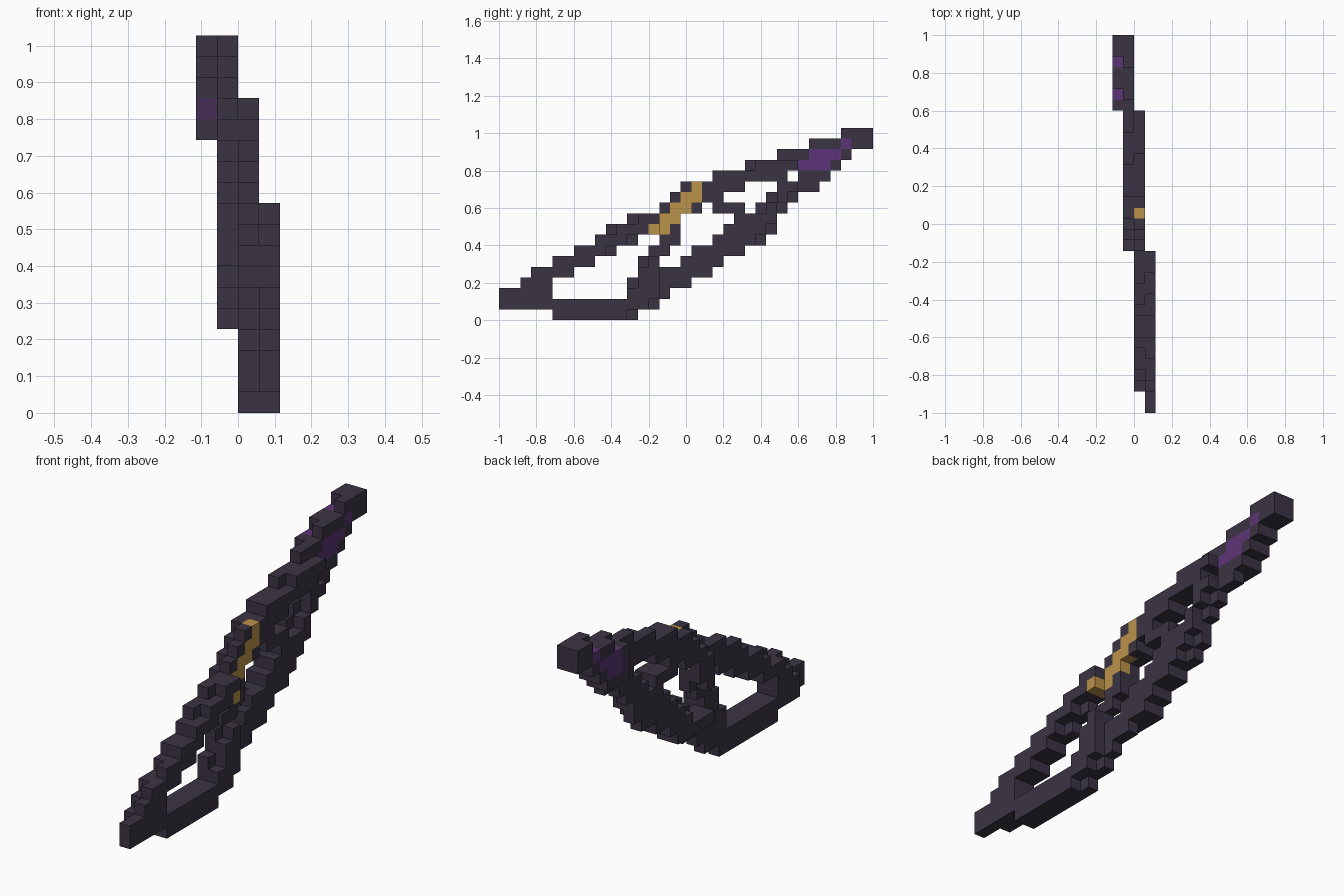
import bpy, bmesh
from mathutils import Vector

CELL = 2 / 35

old = bpy.data.objects.get("Cube")
if old:
    bpy.data.objects.remove(old)


def material(name, rgb):
    mat = bpy.data.materials.new(name)
    mat.use_nodes = True
    mat.diffuse_color = (*rgb, 1)
    shader = next(n for n in mat.node_tree.nodes if n.type == "BSDF_PRINCIPLED")
    shader.inputs["Base Color"].default_value = (*rgb, 1)
    return mat


dark = material("dark_slate", (0.044, 0.034, 0.057))
purple = material("purple", (0.105, 0.034, 0.18))
dim_purple = material("dim_purple", (0.06, 0.026, 0.09))
gold = material("gold", (0.5, 0.29, 0.068))

# Each part is a stack of rows going up: first row, then (first, last) column spans
parts = {
    "upper_limb": (dark, 1, [(0, 4), (0, 4), (2, 4), (3, 6), (5, 8), (7, 10),
                             (9, 12), (10, 13), (12, 14), (15, 15), (16, 16), (17, 17)]),
    "upper_spine": (dark, 10, [(18, 18), (19, 20), (19, 22), (20, 26), (23, 27), (26, 28)]),
    "lower_limb": (dark, 0, [(5, 12), (5, 14), (12, 15), (12, 17), (13, 19), (17, 20),
                             (18, 22), (20, 24), (21, 25), (22, 25), (24, 26), (25, 27),
                             (26, 29), (28, 30), (31, 31), (32, 32)]),
    "centre_brace": (dark, 5, [(13, 14), (14, 15), (15, 16), (16, 16)]),
    "inner_brace": (dark, 9, [(22, 22), (20, 22)]),
    "tip": (dark, 16, [(29, 34), (32, 34)]),
    "gem_band": (purple, 14, [(28, 30), (29, 31), (32, 32)]),
    "gem_foot": (dim_purple, 14, []),
    "gold_grip": (gold, 8, [(14, 15), (15, 16), (16, 17), (17, 18), (18, 18)]),
}

# Side outline: which part owns each (column, row); later parts win
owner = {}
for name, (mat, base, spans) in parts.items():
    for i, (a, b) in enumerate(spans):
        for col in range(a, b + 1):
            owner[col, base + i] = name


def layers(col, row):
    """Layers across x filled at this cell: the blade leans sideways in steps."""
    inner, start = (2, 0) if col < 15 else (1, 13) if col < 28 else (0, 26)
    outer = inner + 1
    phase = col - start
    if col < 2 or (inner == 1 and row < 4) or (inner == 0 and row < 13):
        return [outer]
    if outer == 2 and row > 14:
        return [inner]
    # Step corners are one layer thick, swapping side along each lean
    upper = (col, row + 1) not in owner and (col - 1, row) not in owner
    lower = (col, row - 1) not in owner and (col + 1, row) not in owner
    if (upper and phase < 7) or (lower and phase < 4):
        return [outer]
    if (upper or lower) and phase > 9:
        return [inner]
    return [inner, outer]


voxels = {}
for (col, row), name in owner.items():
    for layer in layers(col, row):
        part = name
        # The far side of the grip is dark, and the gem's far foot is dimmer
        if name == "gold_grip" and layer == 1:
            part = "upper_limb"
        elif name == "gem_band" and layer == 0 and col == 28:
            part = "gem_foot"
        voxels[layer, col, row] = part


def build(name, mat):
    """Make a blocky mesh from the exposed cell faces of one part."""
    bm = bmesh.new()
    for cell, part in voxels.items():
        if part != name:
            continue
        centre = Vector((cell[0] - 1.5, cell[1] - 17, cell[2] + 0.5))
        for axis in range(3):
            for sign in (-1, 1):
                near = list(cell)
                near[axis] += sign
                if tuple(near) in voxels:
                    continue
                n, u, v = Vector(), Vector(), Vector()
                n[axis] = sign / 2
                u[(axis + 1) % 3] = 0.5
                v[(axis + 2) % 3] = sign / 2
                corners = (-u - v, u - v, u + v, v - u)
                bm.faces.new([bm.verts.new((centre + n + c) * CELL) for c in corners])
    bmesh.ops.remove_doubles(bm, verts=bm.verts, dist=CELL / 100)
    mesh = bpy.data.meshes.new(name)
    bm.to_mesh(mesh)
    bm.free()
    mesh.materials.append(mat)
    bpy.context.collection.objects.link(bpy.data.objects.new(name, mesh))


for part_name, spec in parts.items():
    build(part_name, spec[0])
